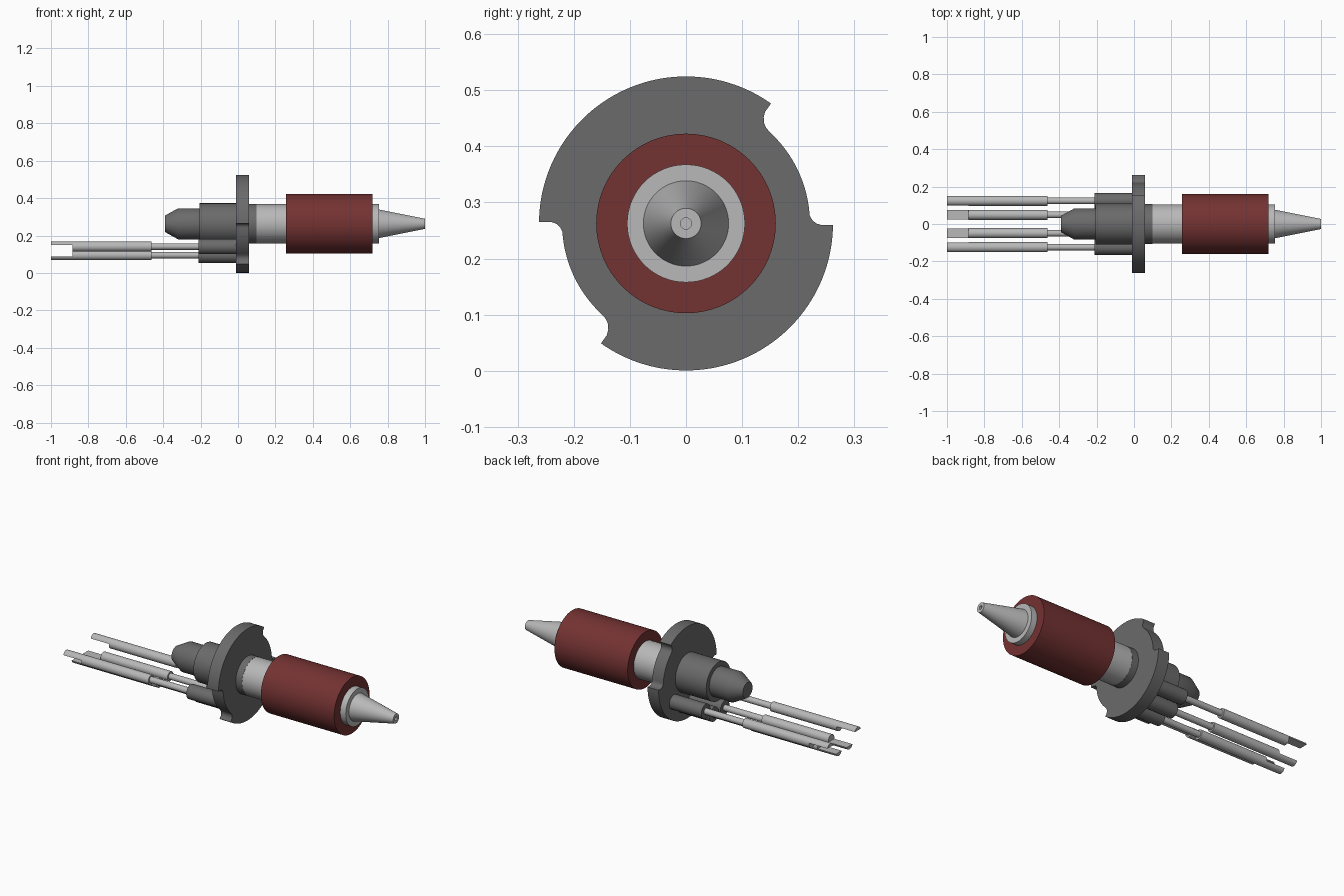
import bpy
import bmesh
from math import sin, cos, radians, pi, asin

if "Cube" in bpy.data.objects:
    bpy.data.objects.remove(bpy.data.objects["Cube"], do_unlink=True)

AXIS_Z = 0.2625  # height of the main axis, which runs along x


def material(name, rgb):
    m = bpy.data.materials.new(name)
    m.use_nodes = True
    m.diffuse_color = (*rgb, 1)
    m.node_tree.nodes["Principled BSDF"].inputs["Base Color"].default_value = (*rgb, 1)
    return m


DARK = material("dark grey", (0.145, 0.145, 0.145))
LIGHT = material("light grey", (0.48, 0.48, 0.48))
RED = material("deep red", (0.175, 0.032, 0.032))


def finish(bm, name, mat):
    bmesh.ops.recalc_face_normals(bm, faces=bm.faces)
    mesh = bpy.data.meshes.new(name)
    bm.to_mesh(mesh)
    bm.free()
    mesh.materials.append(mat)
    obj = bpy.data.objects.new(name, mesh)
    bpy.context.collection.objects.link(obj)
    bpy.ops.object.select_all(action='DESELECT')
    obj.select_set(True)
    bpy.context.view_layer.objects.active = obj
    bpy.ops.object.shade_smooth_by_angle(angle=radians(30))
    return obj


def lathe(name, profile, mat, y=0.0, z=AXIS_Z, sides=64):
    """Revolve (x, radius) points around an axis along x and cap both ends."""
    bm = bmesh.new()
    rings = []
    for x, r in profile:
        rings.append([bm.verts.new((x, y + r * cos(2 * pi * i / sides),
                                    z + r * sin(2 * pi * i / sides)))
                      for i in range(sides)])
    for a, b in zip(rings, rings[1:]):
        for i in range(sides):
            j = (i + 1) % sides
            bm.faces.new((a[i], a[j], b[j], b[i]))
    bm.faces.new(rings[0])
    bm.faces.new(rings[-1])
    return finish(bm, name, mat)


def extrude(name, outline, x0, x1, mat, y=0.0, z=AXIS_Z):
    """Extrude a closed (y, z) outline along x."""
    bm = bmesh.new()
    a, b = [[bm.verts.new((x, y + p, z + q)) for p, q in outline] for x in (x0, x1)]
    for i in range(len(a)):
        j = (i + 1) % len(a)
        bm.faces.new((a[i], a[j], b[j], b[i]))
    bm.faces.new(a)
    bm.faces.new(b)
    return finish(bm, name, mat)


def arc(r, start, end, steps):
    angles = [start + (end - start) * i / steps for i in range(steps + 1)]
    return [(r * cos(radians(t)), r * sin(radians(t))) for t in angles]


# Flange: half outline with a rounded step and a notch, repeated half a turn round
half = [(0.262, -0.003), (0.242, -0.003), (0.232, 0.0), (0.225, 0.006), (0.2205, 0.014)]
half += arc(0.2208, 6, 47, 20)
half += [(0.143, 0.170), (0.139, 0.179), (0.1385, 0.189), (0.141, 0.199), (0.1515, 0.2137)]
half += arc(0.262, 56, 178, 50)
flange_outline = half + [(-p, -q) for p, q in half]
extrude("flange", flange_outline, -0.01, 0.06, DARK)

# Front shaft, sleeve and nozzle with a small bore
lathe("shaft_collar", [(0.05, 0.106), (0.10, 0.106)], DARK)
lathe("shaft", [(0.10, 0.105), (0.755, 0.105)], LIGHT)
lathe("red_sleeve", [(0.257, 0.16), (0.72, 0.16)], RED)
lathe("nozzle", [(0.75, 0.077), (1.0, 0.027), (1.0, 0.010), (0.93, 0.010)], LIGHT)

# Rear body with a tapered end
lathe("rear_hub", [(-0.205, 0.11), (0.0, 0.11)], DARK)
lathe("rear_plug", [(-0.39, 0.044), (-0.32, 0.083), (-0.20, 0.083)], DARK)

# Four contact pins: the outer pair keeps its upper half at the tip, the inner pair its lower half
R = 0.027
cut = asin(0.007 / R) * 180 / pi
for side, label in ((1, "left"), (-1, "right")):
    for py, pz, up, row in ((0.124, 0.141, 1, "outer"), (0.049, 0.095, -1, "inner")):
        tag = f"{row}_{label}"
        y = side * py
        lathe("pin_boss_" + tag, [(-0.212, 0.041), (0.0, 0.041)], DARK, y, pz, 40)
        lathe("pin_wire_" + tag, [(-0.47, 0.0175), (-0.20, 0.0175)], LIGHT, y, pz, 32)
        lathe("pin_sleeve_" + tag, [(-0.885, R), (-0.462, R)], LIGHT, y, pz, 32)
        tip = [(p, up * q) for p, q in arc(R, cut, 180 - cut, 16)]
        extrude("pin_tip_" + tag, tip, -1.0, -0.885, LIGHT, y, pz)
